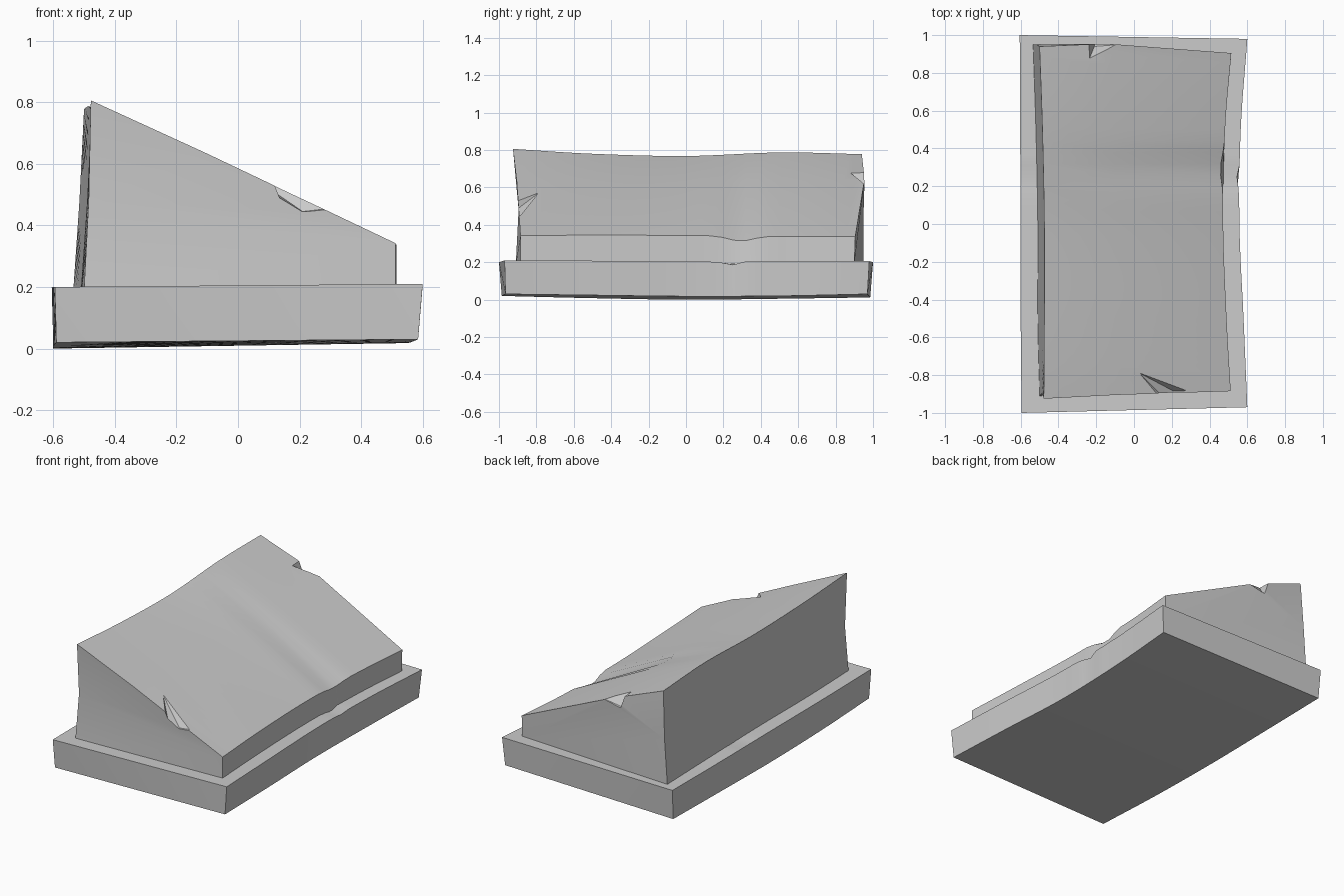
import bpy, bmesh, math
from mathutils import Vector

if "Cube" in bpy.data.objects:
    bpy.data.objects.remove(bpy.data.objects["Cube"])


def sample(points, n):
    """Smooth curve through the points (Catmull-Rom), n samples."""
    p = [Vector(q) for q in points]
    p = [2 * p[0] - p[1]] + p + [2 * p[-1] - p[-2]]
    out = []
    for i in range(n):
        u = i / (n - 1) * (len(p) - 3)
        k = min(int(u), len(p) - 4)
        t = u - k
        a, b, c, d = p[k:k + 4]
        out.append(0.5 * (2 * b + (c - a) * t + (2 * a - 5 * b + 4 * c - d) * t * t
                          + (3 * b - a - 3 * c + d) * t ** 3))
    return out


def loft(name, rails, n=33):
    """Solid skinned between rails that run front to back, capped at the ends."""
    bm = bmesh.new()
    cols = [[bm.verts.new(v) for v in sample(r, n)] for r in rails]
    for a, b in zip(cols, cols[1:] + cols[:1]):
        for i in range(n - 1):
            bm.faces.new((a[i], a[i + 1], b[i + 1], b[i]))
    caps = [bm.faces.new([c[i] for c in cols]) for i in (0, n - 1)]
    bmesh.ops.triangulate(bm, faces=caps)
    bmesh.ops.recalc_face_normals(bm, faces=bm.faces)
    return add(name, bm)


def add(name, bm):
    mesh = bpy.data.meshes.new(name)
    bm.to_mesh(mesh)
    bm.free()
    ob = bpy.data.objects.new(name, mesh)
    bpy.context.collection.objects.link(ob)
    return ob


def notch(target, name, points):
    """Cut the convex hull of the points out of the target."""
    bm = bmesh.new()
    for p in points:
        bm.verts.new(p)
    bmesh.ops.convex_hull(bm, input=bm.verts)
    bmesh.ops.recalc_face_normals(bm, faces=bm.faces)
    cutter = add(name, bm)
    cutter.hide_render = True
    cutter.hide_set(True)
    mod = target.modifiers.new(name, 'BOOLEAN')
    mod.operation = 'DIFFERENCE'
    mod.solver = 'EXACT'
    mod.object = cutter


def dent(ob, center, radius, push):
    """Small worn dimple."""
    c, push = Vector(center), Vector(push)
    for v in ob.data.vertices:
        f = max(0, 1 - (v.co - c).length / radius)
        v.co += push * f


def smooth(ob):
    bpy.ops.object.select_all(action='DESELECT')
    ob.select_set(True)
    bpy.context.view_layer.objects.active = ob
    bpy.ops.object.shade_smooth_by_angle(angle=math.radians(30))


# Low slab, waisted along its right side
base = loft("base_slab", [
    [(-.59, -.985, .02), (-.60, -.5, .008), (-.60, 0, 0), (-.60, .5, .005), (-.60, .985, .012)],
    [(.585, -.965, .03), (.57, -.5, .024), (.55, 0, .018), (.56, .5, .02), (.585, .97, .03)],
    [(.60, -.97, .21), (.58, -.5, .208), (.558, 0, .204), (.565, .5, .203), (.60, .98, .206)],
    [(-.595, -1, .20), (-.60, -.5, .198), (-.60, 0, .197), (-.603, .5, .197), (-.605, 1, .20)],
])
dent(base, (.56, .24, .205), .07, (-.015, 0, -.02))

# Sloped block, with sagging ridge and waisted right side
wedge = loft("sloped_block", [
    [(-.50, -.91, .19), (-.51, -.5, .19), (-.51, 0, .19), (-.52, .5, .19), (-.535, .95, .19)],
    [(.512, -.885, .19), (.49, -.5, .19), (.472, 0, .19), (.482, .5, .19), (.515, .90, .19)],
    [(.512, -.885, .342), (.49, -.5, .345), (.472, 0, .343), (.482, .5, .337), (.515, .905, .337)],
    [(-.10, -.905, .633), (-.10, -.5, .63), (-.10, 0, .625), (-.10, .5, .63), (-.15, .955, .645)],
    [(-.478, -.925, .806), (-.475, -.5, .78), (-.475, 0, .768), (-.485, .5, .787), (-.50, .94, .778)],
    [(-.485, -.895, .48), (-.49, -.5, .48), (-.485, 0, .48), (-.495, .5, .48), (-.515, .95, .48)],
])
dent(wedge, (.475, .29, .335), .13, (-.02, 0, -.03))

# Chipped edges: each is a tapered wedge running out past the block
notch(wedge, "front_chip_cutter", [
    (.03, -.79, .569), (.21, -.885, .445),
    (.16, -.96, .53), (.20, -.96, .44), (.34, -.96, .44), (.34, -.88, .46), (.18, -.90, .56)])
notch(wedge, "back_chip_cutter", [
    (-.24, .865, .695), (-.21, .94, .60), (-.21, 1.02, .59),
    (-.25, 1.02, .70), (-.08, 1.02, .61), (-.08, .95, .625), (-.15, .95, .70)])

for part in (base, wedge):
    smooth(part)
